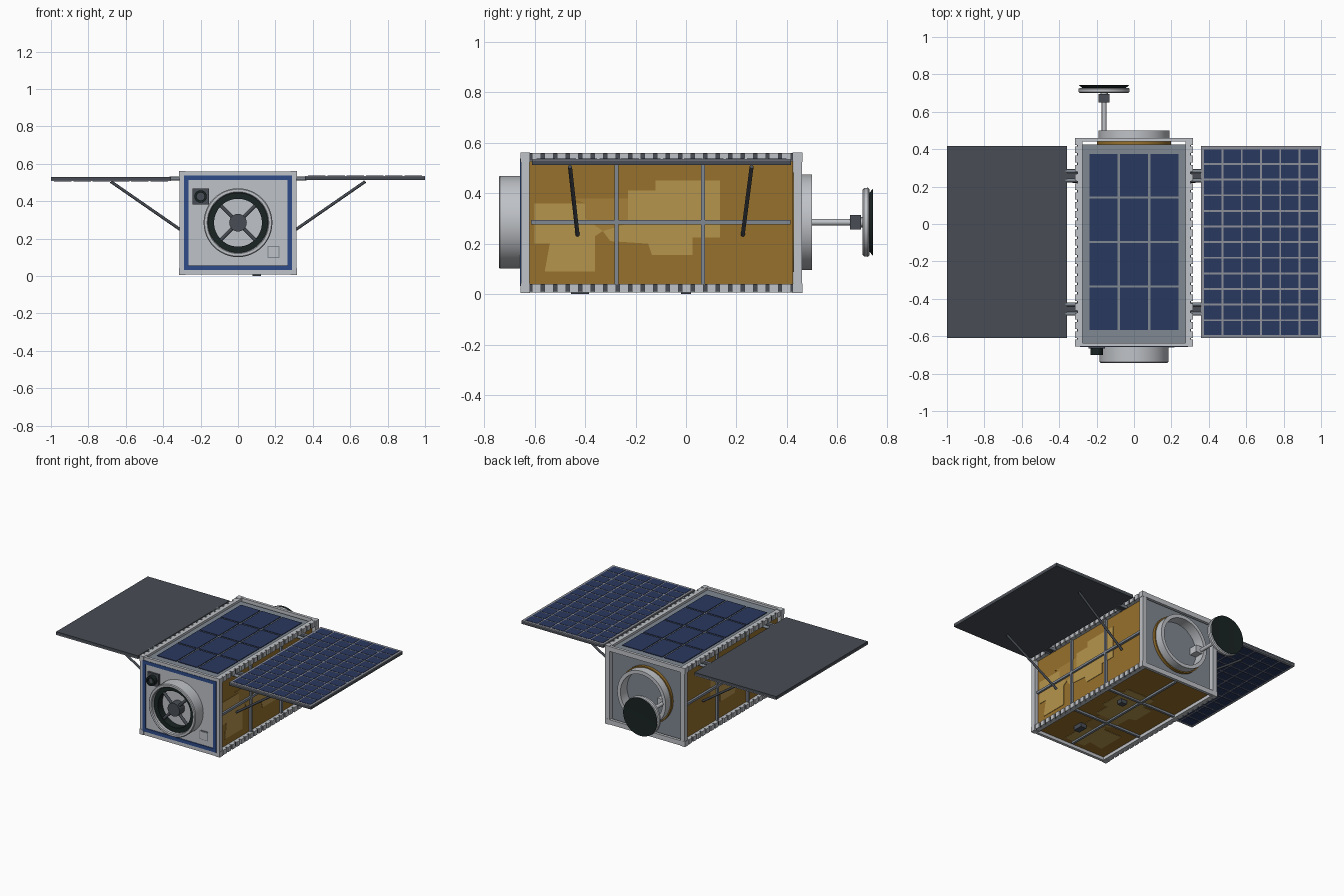
import bpy, bmesh, math
from mathutils import Vector, Matrix

cube = bpy.data.objects.get("Cube")
if cube:
    bpy.data.objects.remove(cube, do_unlink=True)


def material(name, *rgb):
    m = bpy.data.materials.new(name)
    m.use_nodes = True
    m.diffuse_color = (*rgb, 1)
    m.node_tree.nodes["Principled BSDF"].inputs["Base Color"].default_value = (*rgb, 1)
    return m


LIGHT = material("light grey", .52, .54, .57)
MID = material("blue grey", .22, .25, .29)
GRID = material("grid grey", .27, .28, .32)
SLATE = material("dark slate", .065, .075, .09)
BLACK = material("green black", .01, .017, .017)
CELL = material("solar blue", .023, .04, .115)
TRIM = material("trim blue", .027, .07, .25)
GOLD = material("gold foil", .31, .165, .025)
GOLD_MID = material("mid gold foil", .38, .22, .042)
GOLD_PALE = material("pale gold foil", .47, .30, .075)


def finish(name, bm, *mats):
    me = bpy.data.meshes.new(name)
    bmesh.ops.recalc_face_normals(bm, faces=bm.faces)
    bm.to_mesh(me)
    bm.free()
    for m in mats:
        me.materials.append(m)
    ob = bpy.data.objects.new(name, me)
    bpy.context.collection.objects.link(ob)
    return ob


def smooth(ob):
    bpy.ops.object.select_all(action='DESELECT')
    ob.select_set(True)
    bpy.context.view_layer.objects.active = ob
    bpy.ops.object.shade_smooth_by_angle(angle=math.radians(35))


def boxes(name, mat, items):
    """Each item is (centre, size)."""
    bm = bmesh.new()
    for c, s in items:
        bmesh.ops.create_cube(bm, size=1, matrix=Matrix.Translation(c) @ Matrix.Diagonal((*s, 1)))
    return finish(name, bm, mat)


def rod(name, mat, a, b, r, sides=12):
    a, b = Vector(a), Vector(b)
    d = b - a
    bm = bmesh.new()
    turn = d.to_track_quat('Z', 'Y').to_matrix().to_4x4()
    bmesh.ops.create_cone(bm, cap_ends=True, segments=sides, radius1=r, radius2=r, depth=d.length,
                          matrix=Matrix.Translation((a + b) / 2) @ turn)
    smooth(finish(name, bm, mat))


def lathe(name, mat, x, z, profile, closed=True, n=48):
    """Turn (radius, y) points around a line parallel to y."""
    bm = bmesh.new()
    vs = [bm.verts.new((x + r, y, z)) for r, y in profile]
    pairs = list(zip(vs, vs[1:] + vs[:1]))
    edges = [bm.edges.new(p) for p in (pairs if closed else pairs[:-1])]
    bmesh.ops.spin(bm, geom=vs + edges, cent=(x, 0, z), axis=(0, 1, 0), angle=math.tau, steps=n)
    bmesh.ops.remove_doubles(bm, verts=bm.verts, dist=1e-5)
    smooth(finish(name, bm, mat))


def ring(name, mat, x, z, r0, r1, y0, y1):
    lathe(name, mat, x, z, [(r0, y0), (r1, y0), (r1, y1), (r0, y1)])


def grid_cells(x0, x1, y0, y1, cols, rows, gap, z, t):
    w, h = (x1 - x0) / cols, (y1 - y0) / rows
    return [((x0 + (i + .5) * w, y0 + (j + .5) * h, z), (w - gap, h - gap, t))
            for i in range(cols) for j in range(rows)]


MIDZ, FRONT, BACK = .285, -.655, .46
MY = (FRONT + BACK) / 2
LEN = BACK - FRONT

# Body core: foil on sides and bottom, grey elsewhere
core = boxes("body_core", GOLD, [((0, -.11, .287), (.57, 1.07, .515))])
core.data.materials.append(MID)
core.data.materials.append(LIGHT)
for p in core.data.polygons:
    n = p.normal
    p.material_index = 2 if n.y < -.5 else 1 if n.y > .5 or n.z > .5 else 0

# Frame rails, posts and corner caps
rails, teeth, backing, posts, caps = [], [], [], [], []
for z, up in ((.543, 1), (.024, -1)):
    for s in (1, -1):
        rails.append(((s * .288, MY, z), (.024, LEN, .034)))
        backing.append(((s * .302, MY, z), (.008, LEN - .06, .028)))
        for i in range(21):
            teeth.append(((s * .306, MY + (i - 10) * .0495, z), (.017, .036, .034)))
    for y in (FRONT + .01, BACK - .01):
        posts.append(((0, y, z), (.60, .02, .034)))
        for s in (1, -1):
            caps.append(((s * .298, y + (.008 if y < 0 else -.008), z), (.034, .038, .038)))
for y in (FRONT + .017, BACK - .017):
    for s in (1, -1):
        posts.append(((s * .295, y, MIDZ), (.034, .034, .52)))
boxes("frame_rails", LIGHT, rails)
boxes("rail_gaps", SLATE, backing)
boxes("rail_teeth", LIGHT, teeth)
boxes("frame_posts", LIGHT, posts)
boxes("corner_caps", LIGHT, caps)

# Cross bars over the foil
bars = [((0, -.1, .024), (.016, 1.03, .018))]
for y in (-.275, .067):
    bars.append(((0, y, .024), (.56, .016, .018)))
for s in (1, -1):
    bars.append(((s * .293, -.1, MIDZ), (.016, 1.03, .016)))
    for y in (-.275, .067):
        bars.append(((s * .293, y, MIDZ), (.016, .016, .49)))
boxes("foil_cross_bars", MID, bars)
boxes("bottom_clips", SLATE, [((.1, -.42, .015), (.045, .07, .03)), ((.1, 0, .015), (.045, .04, .03))])

# Foil patches: outlines along the length and across the panel
PATCHES = [
    ("front_patch", GOLD_PALE, [(-.6, .36), (-.4, .36), (-.4, .3), (-.33, .25), (-.36, .23), (-.36, .09),
                                (-.56, .09), (-.54, .2), (-.6, .2)]),
    ("rear_patch", GOLD_PALE, [(-.23, .41), (-.12, .41), (-.12, .45), (.135, .45), (.135, .225), (.025, .225),
                               (.025, .155), (-.135, .155), (-.15, .2), (-.3, .21), (-.33, .25), (-.23, .28)]),
    ("fold_patch", GOLD_MID, [(-.45, .38), (-.23, .38), (-.23, .28), (-.33, .25), (-.4, .3), (-.4, .36)]),
]


def patch(name, mat, pts, place, out):
    bm = bmesh.new()
    f = bm.faces.new([bm.verts.new(place(u, v)) for u, v in pts])
    moved = bmesh.ops.extrude_face_region(bm, geom=[f])["geom"]
    bmesh.ops.translate(bm, vec=out, verts=[g for g in moved if isinstance(g, bmesh.types.BMVert)])
    finish(name, bm, mat)


for name, mat, pts in PATCHES:
    for side, s in (("left", 1), ("right", -1)):
        patch(side + "_" + name, mat, pts, lambda u, v: (s * .284, u, v), (s * .004, 0, 0))
    patch("bottom_" + name, mat, pts, lambda u, v: (v - MIDZ, u, .031), (0, 0, -.004))

# Top solar cells
boxes("top_cells", CELL, grid_cells(-.245, .245, -.573, .38, 3, 4, .012, .546, .006))

# Wings, hinges and struts; the right wing has its cells underneath
for side, s in (("left", 1), ("right", -1)):
    boxes(side + "_wing", SLATE, [((s * .679, -.097, .521), (.642, 1.027, .018))])
    z = .521 + s * .011
    boxes(side + "_wing_grid", GRID, [((s * .679, -.097, z), (.642, 1.027, .006))])
    lo, hi = sorted((s * .37, s * .988))
    boxes(side + "_wing_cells", CELL, grid_cells(lo, hi, -.598, .404, 6, 12, .01, z + s * .003, .004))
    for y in (.258, -.455):
        boxes(side + "_hinge_plate", SLATE, [((s * .335, y, .521), (.06, .03, .016))])
        for dy in (-.025, .025):
            rod(side + "_hinge_pin", MID, (s * .30, y + dy, .521), (s * .365, y + dy, .521), .01)
    rod(side + "_front_strut", SLATE, (s * .29, -.43, .235), (s * .68, -.46, .505), .008)
    rod(side + "_rear_strut", SLATE, (s * .29, .225, .235), (s * .68, .26, .505), .008)

# Front panel with blue border
boxes("front_panel", LIGHT, [((0, -.646, MIDZ), (.53, .012, .455))])
trim = []
for s in (1, -1):
    trim.append(((s * .277, -.654, MIDZ), (.024, .008, .505)))
    trim.append(((0, -.654, MIDZ + s * .240), (.53, .008, .024)))
boxes("front_blue_border", TRIM, trim)
boxes("front_hatch_rim", MID, [((.19, -.653, .128), (.064, .006, .064))])
boxes("front_hatch", LIGHT, [((.19, -.656, .128), (.054, .008, .054))])

# Instrument barrel with spokes and hub
lathe("front_barrel", LIGHT, 0, MIDZ, [(.16, -.645), (.16, -.735), (.165, -.742), (.179, -.742),
                                       (.184, -.737), (.184, -.645)])
ring("barrel_lining", BLACK, 0, MIDZ, .128, .162, -.65, -.715)
rod("barrel_floor", LIGHT, (0, -.64, MIDZ), (0, -.665, MIDZ), .13, 48)
rod("barrel_hub", SLATE, (0, -.65, MIDZ), (0, -.722, MIDZ), .047, 32)
for k in range(4):
    a = math.radians(45 + 90 * k)
    rod("barrel_spoke", SLATE, (0, -.70, MIDZ),
        (.15 * math.cos(a), -.70, MIDZ + .15 * math.sin(a)), .01)

# Small sensor
boxes("sensor_plate", SLATE, [((-.2, -.658, .425), (.088, .016, .088))])
ring("sensor_barrel", BLACK, -.2, .425, .021, .033, -.66, -.70)
rod("sensor_lens", SLATE, (-.2, -.66, .425), (-.2, -.685, .425), .022, 24)

# Rear adapter ring
ring("rear_foil_collar", GOLD, 0, MIDZ, .17, .198, .42, .445)
ring("rear_ring", LIGHT, 0, MIDZ, .165, .19, .42, .50)

# Dish antenna on its mast
DX = -.16
boxes("mast_bracket", LIGHT, [((DX + .015, .45, MIDZ), (.06, .07, .05))])
rod("dish_mast", LIGHT, (DX, .42, MIDZ), (DX, .66, MIDZ), .0125, 20)
boxes("dish_gimbal", SLATE, [((DX, .672, MIDZ), (.058, .045, .058))])
rod("dish_neck", LIGHT, (DX, .69, MIDZ), (DX, .71, MIDZ), .02, 20)
lathe("dish_back", LIGHT, DX, MIDZ, [(0, .70), (.128, .70), (.136, .706), (.137, .722), (.13, .728), (0, .728)], False)
lathe("dish_face", BLACK, DX, MIDZ, [(0, .726), (.115, .726), (.134, .742), (.128, .742), (0, .731)], False)
